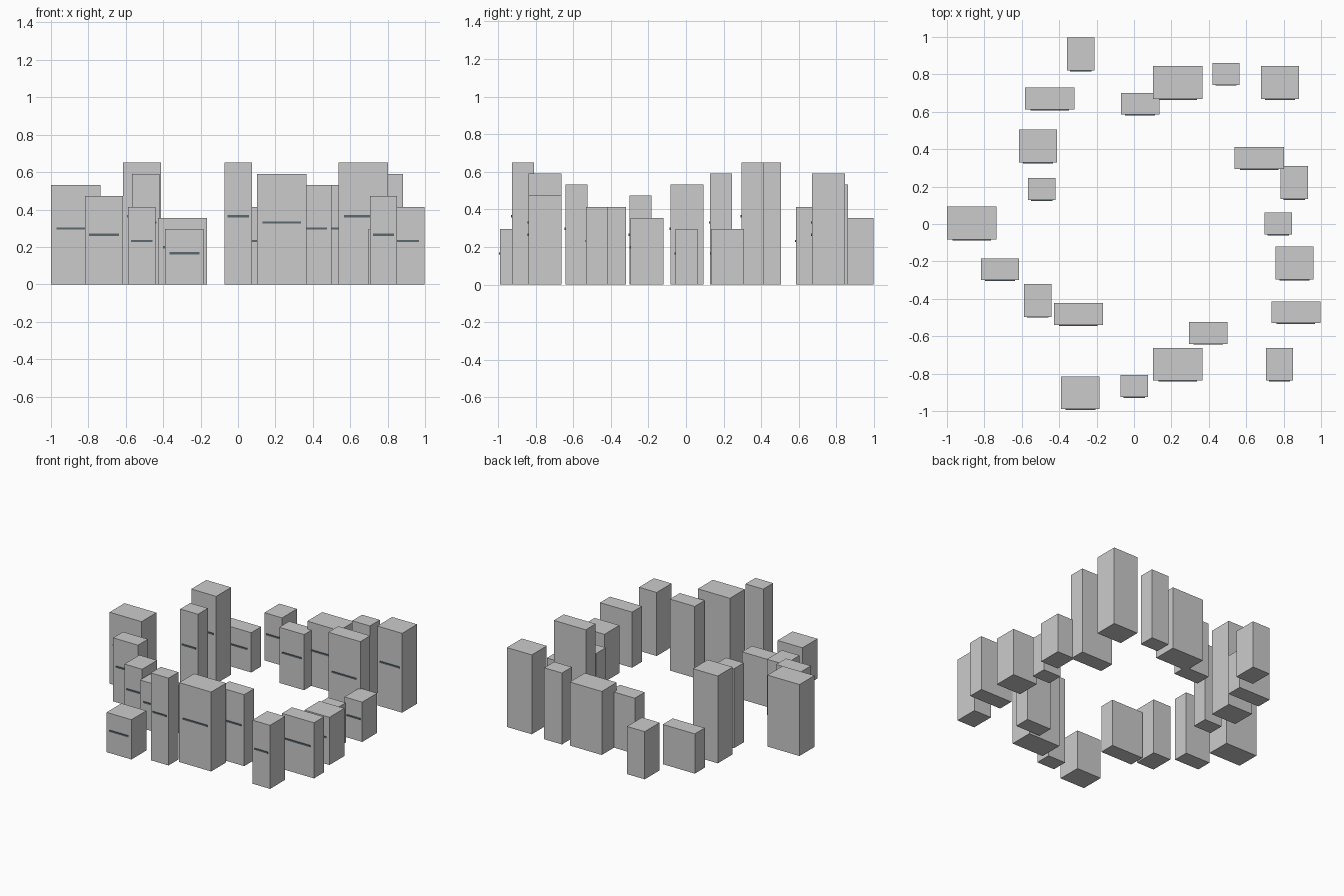
import bpy

# Ring of blocks: plan centres, going clockwise seen from above
CENTRES = [
    (0.772, 0.003), (0.858, -0.208), (0.866, -0.472), (0.778, -0.750),
    (0.397, -0.582), (0.234, -0.750), (0.002, -0.866), (-0.287, -0.902),
    (-0.297, -0.482), (-0.515, -0.408), (-0.716, -0.242), (-0.868, 0.005),
    (-0.493, 0.187), (-0.513, 0.417), (-0.451, 0.670), (-0.285, 0.909),
    (0.033, 0.643), (0.234, 0.757), (0.492, 0.803), (0.781, 0.757),
    (0.669, 0.353), (0.857, 0.221),
]

slate = bpy.data.materials.new("dark_slate")
slate.diffuse_color = (0.10, 0.14, 0.16, 1)


def box(name, centre, size, mat=None):
    bpy.ops.mesh.primitive_cube_add(size=1, location=centre)
    ob = bpy.context.object
    ob.name = name
    ob.scale = size
    bpy.ops.object.transform_apply(location=False, rotation=False, scale=True)
    if mat:
        ob.data.materials.append(mat)
    return ob


for i, (x, y) in enumerate(CENTRES):
    # Width, depth and height each repeat on their own cycle
    w = 0.146 + 0.0588 * (i % 3)
    d = 0.117 + 0.0588 * (i % 2)
    h = 0.296 + 0.059 * (i % 7)
    box(f"block_{i + 1:02d}", (x, y, h / 2), (w, d, h))
    # Thin dark band on the front face
    box(f"front_band_{i + 1:02d}", (x, y - d / 2, h * 0.56),
        (w * 0.78, 0.010, 0.012), slate)
